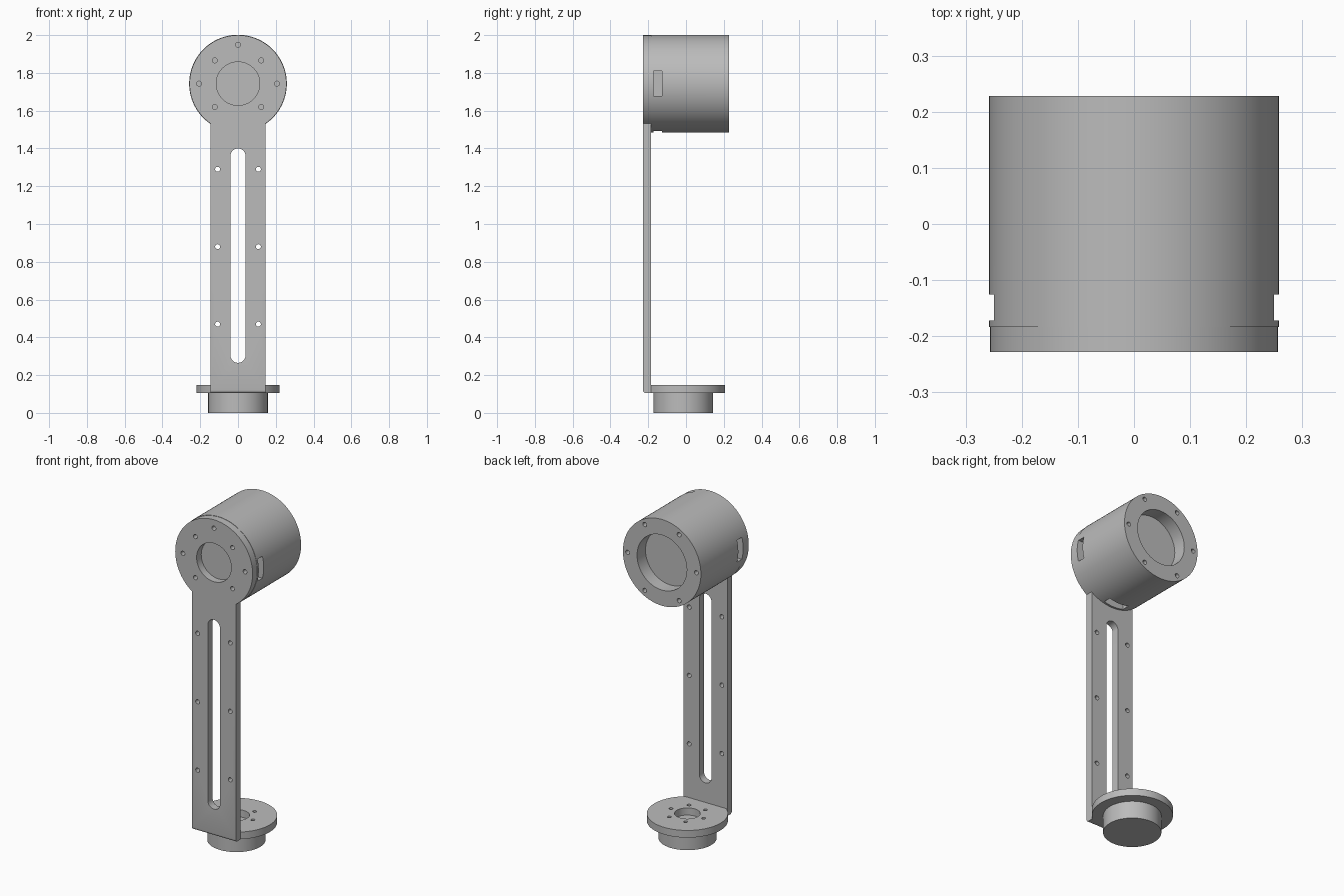
import bpy, bmesh, math
from mathutils import Matrix, Vector

cube = bpy.data.objects.get("Cube")
if cube:
    bpy.data.objects.remove(cube, do_unlink=True)

grey = bpy.data.materials.new("machined_grey")
grey.use_nodes = True
colour = (0.5, 0.5, 0.5, 1)
grey.diffuse_color = colour
grey.node_tree.nodes["Principled BSDF"].inputs["Base Color"].default_value = colour

HEAD_Z, BASE_Y = 1.743, -0.013
FRONT, ARM_BACK, BACK = -0.228, -0.184, 0.228
ARM_W, FLANGE_Z, FLANGE_TOP = 0.145, 0.105, 0.148
SCREW = 0.013


def finish(name, bm):
    bmesh.ops.recalc_face_normals(bm, faces=bm.faces)
    mesh = bpy.data.meshes.new(name)
    bm.to_mesh(mesh)
    bm.free()
    mesh.materials.append(grey)
    ob = bpy.data.objects.new(name, mesh)
    bpy.context.collection.objects.link(ob)
    return ob


def add_cyl(bm, centre, radius, depth, axis, segs=24):
    """Cylinder along Y or Z, centred on the given point."""
    turn = Matrix.Rotation(math.pi / 2, 4, "X") if axis == "Y" else Matrix()
    bmesh.ops.create_cone(bm, cap_ends=True, segments=segs, radius1=radius, radius2=radius,
                          depth=depth, matrix=Matrix.Translation(centre) @ turn)


def add_box(bm, centre, size):
    bmesh.ops.create_cube(bm, size=1, matrix=Matrix.Translation(centre) @ Matrix.Diagonal((*size, 1)))


def extrude_outline(points, offset):
    bm = bmesh.new()
    face = bm.faces.new([bm.verts.new(p) for p in points])
    out = bmesh.ops.extrude_face_region(bm, geom=[face], use_keep_orig=True)
    moved = [v for v in out["geom"] if isinstance(v, bmesh.types.BMVert)]
    bmesh.ops.translate(bm, verts=moved, vec=Vector(offset))
    return bm


def arc(radius, start, end, steps):
    for i in range(steps + 1):
        a = start + (end - start) * i / steps
        yield radius * math.cos(a), radius * math.sin(a)


def cut(target, bm):
    """Subtract the cutter shapes and bake the result."""
    tool = finish("cutter", bm)
    tool.hide_render = True
    mod = target.modifiers.new("cut", "BOOLEAN")
    mod.object, mod.operation, mod.solver = tool, "DIFFERENCE", "EXACT"
    mod.use_self = True
    select(target)
    bpy.ops.object.modifier_apply(modifier=mod.name)
    bpy.data.objects.remove(tool, do_unlink=True)


def select(ob):
    bpy.ops.object.select_all(action="DESELECT")
    ob.select_set(True)
    bpy.context.view_layer.objects.active = ob


# Front plate: round head running into a long arm
R = 0.2565
side = math.acos(ARM_W / R)
outline = [(x, FRONT, HEAD_Z + z) for x, z in arc(R, -side, math.pi + side, 96)]
outline += [(-ARM_W, FRONT, FLANGE_Z), (ARM_W, FRONT, FLANGE_Z)]
bm = extrude_outline(outline, (0, ARM_BACK - FRONT, 0))
corner = [e for e in bm.edges if all(v.co.z < FLANGE_Z + 0.001 and v.co.y < FRONT + 0.001 for v in e.verts)]
bmesh.ops.bevel(bm, geom=corner, offset=0.015, segments=4, affect="EDGES", profile=0.5)
bracket = finish("arm_bracket", bm)

# Arm slot, side holes and head holes
bm = bmesh.new()
slot_r, low, high = 0.04, 0.305, 1.36
bm.free()
slot = [(x, -0.3, high + z) for x, z in arc(slot_r, 0, math.pi, 20)]
slot += [(x, -0.3, low + z) for x, z in arc(slot_r, math.pi, 2 * math.pi, 20)]
cut(bracket, extrude_outline(slot, (0, 0.2, 0)))
bm = bmesh.new()
for x in (-0.108, 0.108):
    for z in (0.47, 0.88, 1.29):
        add_cyl(bm, (x, -0.2, z), SCREW, 0.2, "Y")
add_cyl(bm, (0, -0.2, HEAD_Z), 0.115, 0.2, "Y", 64)
for i in range(-1, 6):
    a = i * math.pi / 4
    r = 0.174 if i % 2 else 0.206
    add_cyl(bm, (r * math.cos(a), -0.2, HEAD_Z + r * math.sin(a)), SCREW, 0.2, "Y")
cut(bracket, bm)

# Barrel behind the head
bm = bmesh.new()
add_cyl(bm, (0, (ARM_BACK + BACK) / 2, HEAD_Z), 0.2585, BACK - ARM_BACK, "Y", 128)
barrel = finish("barrel", bm)

# Rear recess, rear screw holes and the side and bottom windows
bm = bmesh.new()
add_cyl(bm, (0, BACK, HEAD_Z), 0.165, 0.16, "Y", 64)
for i in range(6):
    a = i * math.pi / 3
    add_cyl(bm, (0.228 * math.cos(a), BACK, HEAD_Z + 0.228 * math.sin(a)), SCREW, 0.1, "Y")
for x in (-0.25, 0.25):
    add_box(bm, (x, -0.149, HEAD_Z), (0.08, 0.046, 0.132))
add_box(bm, (0, -0.149, HEAD_Z - 0.25), (0.132, 0.046, 0.08))
cut(barrel, bm)

# Round flange, flat where it meets the arm
R = 0.22
start = math.asin((ARM_BACK - BASE_Y) / R)
outline = [(x, BASE_Y + y, FLANGE_Z) for x, y in arc(R, start, math.pi - start, 96)]
flange = finish("base_flange", extrude_outline(outline, (0, 0, FLANGE_TOP - FLANGE_Z)))
bm = bmesh.new()
add_cyl(bm, (0, BASE_Y, 0.13), 0.07, 0.2, "Z", 48)
for i in range(6):
    a = i * math.pi / 3
    add_cyl(bm, (0.108 * math.cos(a), BASE_Y + 0.108 * math.sin(a), 0.13), 0.011, 0.2, "Z")
cut(flange, bm)

# Hub under the flange
bm = bmesh.new()
add_cyl(bm, (0, BASE_Y - 0.002, FLANGE_Z / 2), 0.158, FLANGE_Z, "Z", 96)
hub = finish("base_hub", bm)

for ob in (bracket, barrel, flange, hub):
    select(ob)
    bpy.ops.object.shade_smooth_by_angle(angle=math.radians(30))
